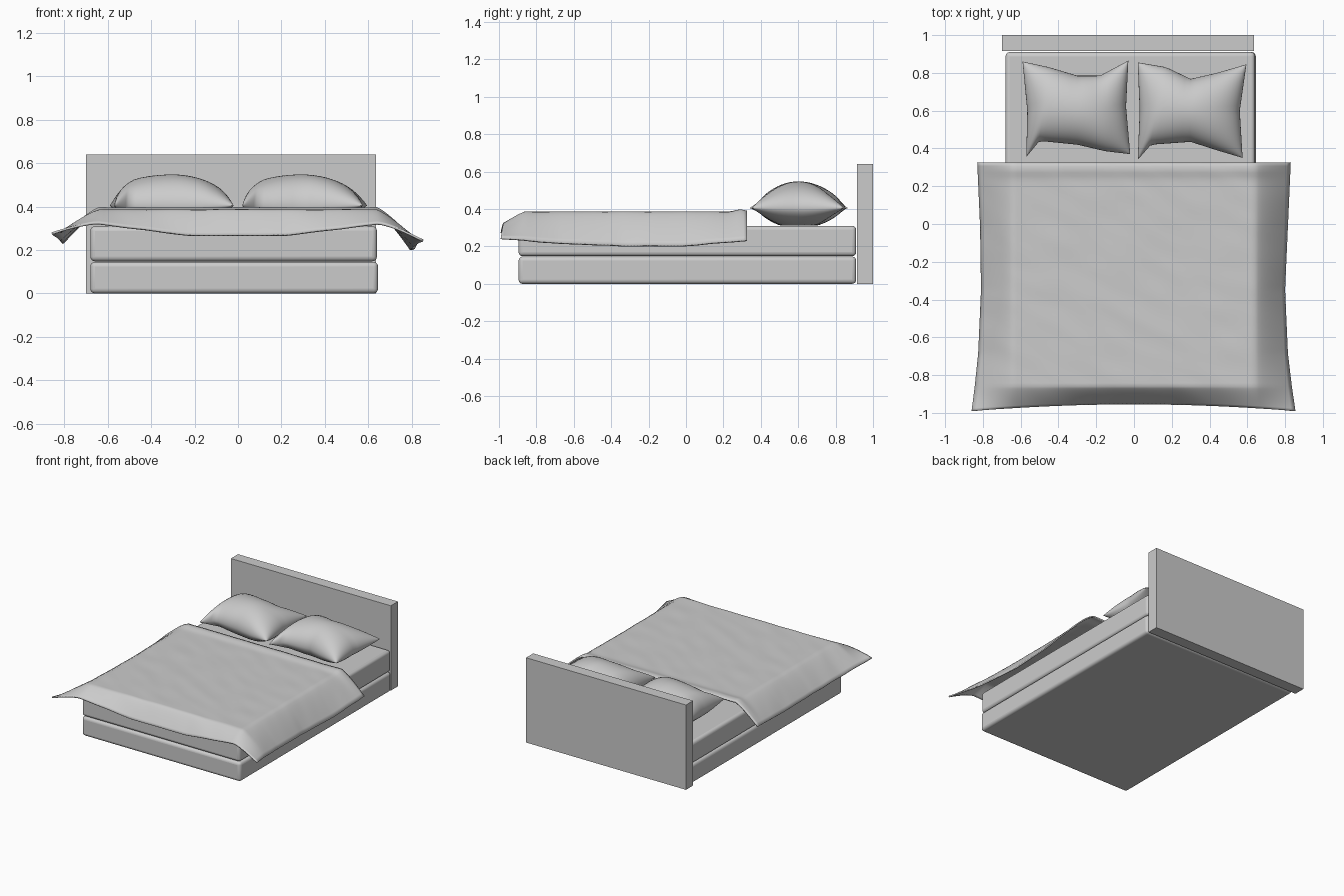
import bpy, bmesh, math
from mathutils import Vector, noise

if "Cube" in bpy.data.objects:
    bpy.data.objects.remove(bpy.data.objects["Cube"])


def box(name, lo, hi, bevel=0.0):
    bm = bmesh.new()
    bmesh.ops.create_cube(bm, size=1)
    for v in bm.verts:
        v.co = Vector([(lo[i] + hi[i]) / 2 + v.co[i] * (hi[i] - lo[i]) for i in range(3)])
    ob = finish(name, bm)
    if bevel:
        m = ob.modifiers.new("round", 'BEVEL')
        m.width, m.segments = bevel, 4
        smooth(ob)
    return ob


def finish(name, bm):
    me = bpy.data.meshes.new(name)
    bm.to_mesh(me)
    bm.free()
    ob = bpy.data.objects.new(name, me)
    bpy.context.collection.objects.link(ob)
    return ob


def smooth(ob, angle=40):
    bpy.ops.object.select_all(action='DESELECT')
    ob.select_set(True)
    bpy.context.view_layer.objects.active = ob
    bpy.ops.object.shade_smooth_by_angle(angle=math.radians(angle))


def sheet(bm, fn, nu, nv):
    # grid surface, fn takes u, v in 0..1
    g = [[bm.verts.new(fn(i / nu, j / nv)) for j in range(nv + 1)] for i in range(nu + 1)]
    for i in range(nu):
        for j in range(nv):
            bm.faces.new((g[i][j], g[i + 1][j], g[i + 1][j + 1], g[i][j + 1]))


def lerp(pts, t):
    # piecewise linear value through evenly spaced points
    f = t * (len(pts) - 1)
    i = min(int(f), len(pts) - 2)
    return pts[i] + (pts[i + 1] - pts[i]) * (f - i)


# Bed base, mattress, headboard
box("base", (-0.68, -0.895, 0), (0.645, 0.91, 0.146), 0.022)
box("mattress", (-0.68, -0.895, 0.148), (0.64, 0.91, 0.31), 0.022)
box("headboard", (-0.70, 0.915, 0), (0.635, 1.0, 0.64))


# Blanket: flat top with flared skirts on the sides and the foot
def blanket_point(u, v):
    a = 2 * u - 1
    s = max(0, (abs(a) - 0.76) / 0.24)
    t = max(0, (v - 0.88) / 0.12)
    k = min(1, v / 0.88)
    core_x = max(-1, min(1, a / 0.76))
    y = 0.325 - 1.185 * k
    y -= t * (0.095 + 0.035 * abs(a) ** 2)
    if a > 0:
        reach = lerp([0.83, 0.815, 0.80, 0.815, 0.855], v)
        side = lerp([0.15, 0.18, 0.18, 0.165, 0.137], v)
    else:
        reach = lerp([0.83, 0.815, 0.81, 0.825, 0.86], v)
        side = lerp([0.13, 0.15, 0.15, 0.135, 0.105], v)
    x = core_x * 0.64 + math.copysign(s * (reach - 0.64), a)
    foot = 0.115 - 0.055 * max(0, (abs(core_x) - 0.35) / 0.65)
    z = 0.386 - side * s ** 1.25 - foot * t ** 1.2 * (1 - s)
    z += 0.011 * math.exp(-((y - 0.29) / 0.035) ** 2) * (1 - s)
    z += 0.003 * noise.noise(Vector((x * 5, y * 9 + x * 4, 0)))
    return x, y, z


bm = bmesh.new()
sheet(bm, blanket_point, 75, 75)
bmesh.ops.reverse_faces(bm, faces=bm.faces)
blanket = finish("blanket", bm)
sol = blanket.modifiers.new("thickness", 'SOLIDIFY')
sol.thickness, sol.offset = 0.01, -1
smooth(blanket, 60)


# Pillows: outline patch between four seams, puffed up and down
def pillow(name, front, back, left, right):
    F, B, L, R = [[Vector(p) for p in e] for e in (front, back, left, right)]

    def point(u, v, h, power):
        p = (lerp(F, u) * (1 - v) + lerp(B, u) * v + lerp(L, v) * (1 - u) + lerp(R, v) * u
             - F[0] * (1 - u) * (1 - v) - F[-1] * u * (1 - v) - B[0] * (1 - u) * v - B[-1] * u * v)
        puff = max(0, 16 * u * (1 - u) * v * (1 - v)) ** power
        return p.x, p.y, max(0.311, 0.405 + h * puff)

    def ease(t):
        # denser rows near the seams
        return 0.5 - 0.5 * math.cos(math.pi * t)

    bm = bmesh.new()
    sheet(bm, lambda u, v: point(ease(u), ease(v), 0.143, 0.5), 28, 28)
    sheet(bm, lambda u, v: point(ease(u), ease(v), -0.11, 0.55), 28, 28)
    bmesh.ops.remove_doubles(bm, verts=bm.verts, dist=0.0003)
    bmesh.ops.recalc_face_normals(bm, faces=bm.faces)
    smooth(finish(name, bm), 60)


pillow("pillow_left",
       [(-0.57, 0.355), (-0.50, 0.44), (-0.30, 0.42), (-0.15, 0.385), (-0.02, 0.37)],
       [(-0.59, 0.86), (-0.45, 0.83), (-0.30, 0.785), (-0.18, 0.785), (-0.03, 0.865)],
       [(-0.57, 0.355), (-0.565, 0.60), (-0.59, 0.86)],
       [(-0.02, 0.37), (-0.042, 0.62), (-0.03, 0.865)])
pillow("pillow_right",
       [(0.02, 0.34), (0.09, 0.42), (0.30, 0.435), (0.44, 0.39), (0.575, 0.35)],
       [(0.02, 0.855), (0.17, 0.83), (0.30, 0.768), (0.44, 0.80), (0.595, 0.845)],
       [(0.02, 0.34), (0.03, 0.60), (0.02, 0.855)],
       [(0.575, 0.35), (0.56, 0.60), (0.595, 0.845)])
